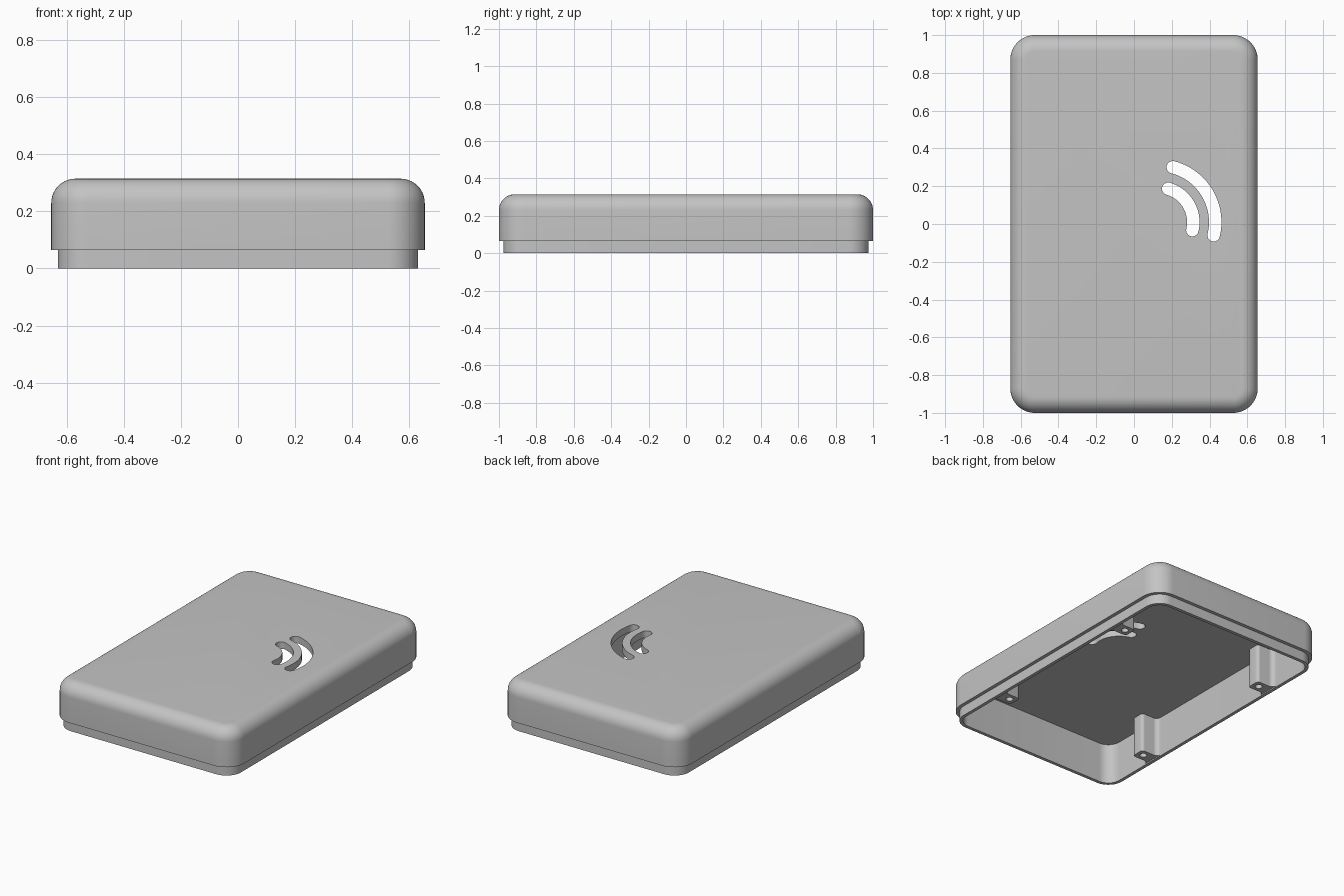
import bpy, bmesh
from math import sin, cos, pi, radians

cube = bpy.data.objects.get("Cube")
if cube:
    bpy.data.objects.remove(cube)

# Main sizes
HALF_X, HALF_Y, HEIGHT = 0.655, 1.0, 0.315
CORNER, FILLET = 0.13, 0.085
WALL, LIP_INSET, LIP_TOP = 0.045, 0.023, 0.065
CEILING = HEIGHT - WALL

grey = bpy.data.materials.new("light_grey_plastic")
GREY = (0.55, 0.55, 0.55, 1)
grey.diffuse_color = GREY
grey.use_nodes = True
grey.node_tree.nodes["Principled BSDF"].inputs["Base Color"].default_value = GREY


def arc(cx, cy, r, start, end, steps):
    """Points on an arc, angles in degrees."""
    angles = [radians(start + (end - start) * i / steps) for i in range(steps + 1)]
    return [(cx + r * cos(a), cy + r * sin(a)) for a in angles]


def rounded_rect(inset):
    r = CORNER - inset
    x, y = HALF_X - CORNER, HALF_Y - CORNER
    corners = [(x, y), (-x, y), (-x, -y), (x, -y)]
    return [p for i, (cx, cy) in enumerate(corners)
            for p in arc(cx, cy, r, 90 * i, 90 * i + 90, 12)]


def loft(name, sections):
    """Closed solid through (outline, height) sections, capped at both ends."""
    bm = bmesh.new()
    rings = [[bm.verts.new((x, y, z)) for x, y in outline] for outline, z in sections]
    for a, b in zip(rings, rings[1:]):
        n = len(a)
        for i in range(n):
            j = (i + 1) % n
            bm.faces.new((a[i], a[j], b[j], b[i]))
    bm.faces.new(rings[0][::-1])
    bm.faces.new(rings[-1])
    bmesh.ops.recalc_face_normals(bm, faces=bm.faces)
    mesh = bpy.data.meshes.new(name)
    bm.to_mesh(mesh)
    bm.free()
    mesh.materials.append(grey)
    obj = bpy.data.objects.new(name, mesh)
    bpy.context.collection.objects.link(obj)
    return obj


def activate(obj):
    bpy.ops.object.select_all(action='DESELECT')
    obj.select_set(True)
    bpy.context.view_layer.objects.active = obj


def cut(obj, cutter):
    mod = obj.modifiers.new("cut", 'BOOLEAN')
    mod.operation, mod.solver, mod.object = 'DIFFERENCE', 'EXACT', cutter
    activate(obj)
    bpy.ops.object.modifier_apply(modifier=mod.name)
    bpy.data.objects.remove(cutter)


def smooth(obj):
    activate(obj)
    bpy.ops.object.shade_smooth_by_angle(angle=radians(30))


# Hollow cover: ceiling, inner wall, stepped lip, outer wall, rounded top edge
profile = [(WALL, CEILING), (WALL, 0), (LIP_INSET, 0), (LIP_INSET, LIP_TOP), (0, LIP_TOP)]
profile += arc(FILLET, HEIGHT - FILLET, FILLET, 180, 90, 10)
cover = loft("cover", [(rounded_rect(inset), z) for inset, z in profile])

# Two concentric curved slots through the top
SLOT_X, SLOT_Y, SLOT_R = 0.13, 0.01, 0.033
for radius, low, high in [(0.184, -13.5, 74), (0.3, -13.5, 75.5)]:
    def end_centre(angle):
        return arc(SLOT_X, SLOT_Y, radius, angle, angle, 1)[0]
    outline = arc(SLOT_X, SLOT_Y, radius + SLOT_R, low, high, 24)
    outline += arc(*end_centre(high), SLOT_R, high, high + 180, 10)[1:]
    outline += arc(SLOT_X, SLOT_Y, radius - SLOT_R, high, low, 24)[1:]
    outline += arc(*end_centre(low), SLOT_R, low + 180, low + 360, 10)[1:-1]
    cut(cover, loft("slot_cutter", [(outline, CEILING - 0.1), (outline, HEIGHT + 0.1)]))
smooth(cover)

# Screw bosses, flared into the long walls, mirrored to all four places
BOSS_Y, HALF_W, INNER = 0.55, 0.045, 0.49
wall_x = HALF_X - WALL
half = arc(INNER + 0.02, HALF_W - 0.02, 0.02, 180, 90, 5)
half += arc(wall_x - 0.03, HALF_W + 0.03, 0.03, -90, 0, 6)
half.append((wall_x + 0.003, HALF_W + 0.03))
outline = [(x, BOSS_Y + y) for x, y in half]
outline += [(x, BOSS_Y - y) for x, y in reversed(half)]
bosses = loft("screw_bosses", [(outline, 0.008), (outline, CEILING + 0.004)])
hole = arc(0.535, BOSS_Y, 0.022, 0, 345, 23)
cut(bosses, loft("hole_cutter", [(hole, -0.1), (hole, 0.2)]))
mirror = bosses.modifiers.new("mirror", 'MIRROR')
mirror.use_axis = (True, True, False)
mirror.use_mirror_merge = False
activate(bosses)
bpy.ops.object.modifier_apply(modifier=mirror.name)
smooth(bosses)
